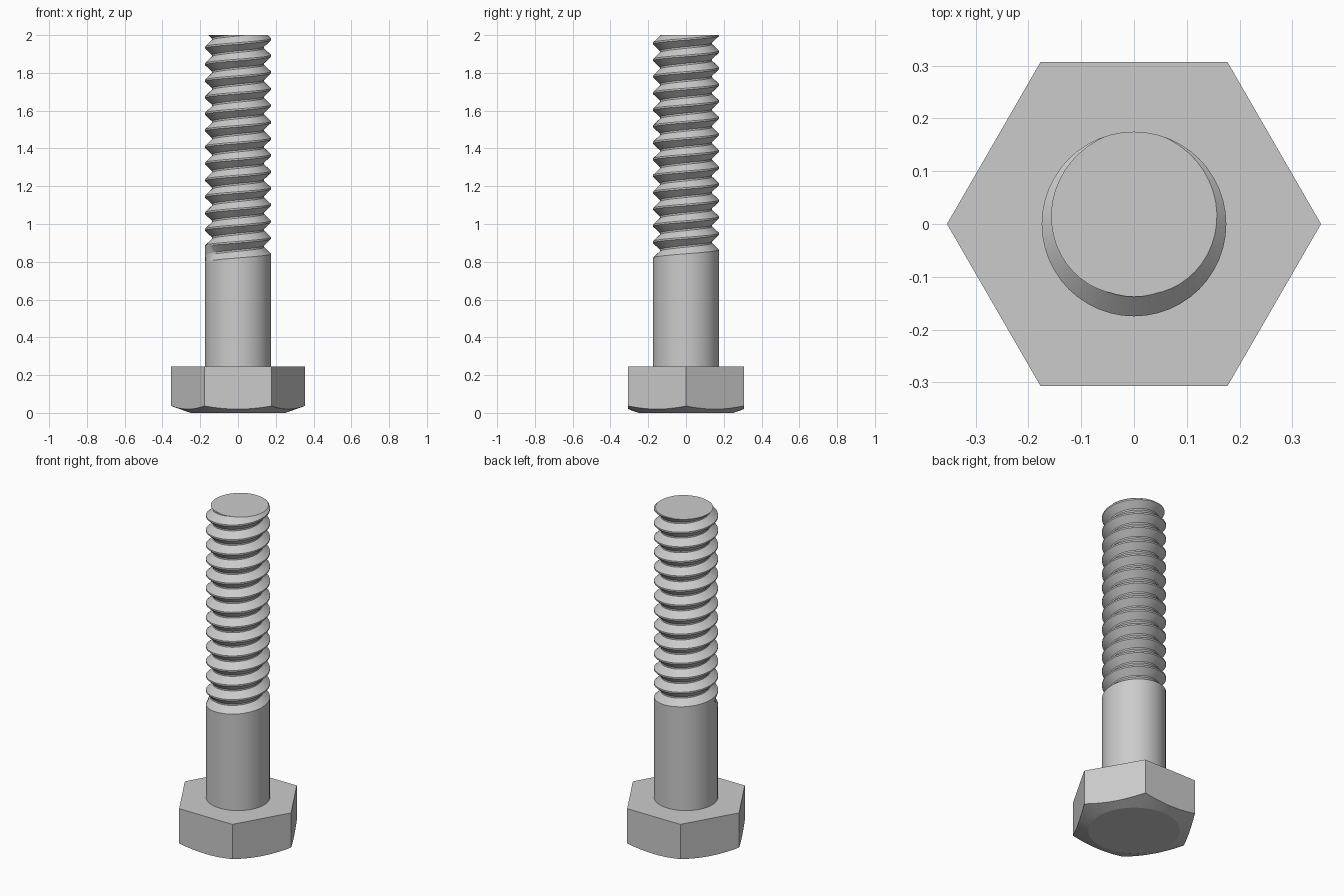
import bpy, bmesh
from math import cos, sin, pi, radians

cube = bpy.data.objects.get("Cube")
if cube:
    bpy.data.objects.remove(cube, do_unlink=True)

# Single steel colour
GREY = (0.6, 0.6, 0.6, 1)
steel = bpy.data.materials.new("steel_grey")
steel.use_nodes = True
steel.diffuse_color = GREY
steel.node_tree.nodes["Principled BSDF"].inputs["Base Color"].default_value = GREY

HEAD_TOP = 0.246
APOTHEM = 0.307
MAJOR, MINOR = 0.175, 0.138
PITCH = 0.0877
TOP = 2.0
TURNS = 16


def finish(bm, name, angle):
    bmesh.ops.recalc_face_normals(bm, faces=bm.faces)
    mesh = bpy.data.meshes.new(name)
    bm.to_mesh(mesh)
    bm.free()
    mesh.materials.append(steel)
    obj = bpy.data.objects.new(name, mesh)
    bpy.context.collection.objects.link(obj)
    bpy.ops.object.select_all(action='DESELECT')
    obj.select_set(True)
    bpy.context.view_layer.objects.active = obj
    bpy.ops.object.shade_smooth_by_angle(angle=radians(angle))
    return obj


def point(bm, r, a, z):
    return bm.verts.new((r * cos(a), r * sin(a), z))


# Hexagonal head with a conical chamfer under it
def build_head(segments=72, flat_radius=0.25, slope=0.35):
    bm = bmesh.new()
    rings = [[], [], []]
    for i in range(segments):
        a = 2 * pi * i / segments
        r = APOTHEM / cos(a % (pi / 3) - pi / 6)
        rings[0].append(point(bm, flat_radius, a, 0))
        rings[1].append(point(bm, r, a, (r - flat_radius) * slope))
        rings[2].append(point(bm, r, a, HEAD_TOP))
    for low, high in zip(rings, rings[1:]):
        for i in range(segments):
            j = (i + 1) % segments
            bm.faces.new((low[i], low[j], high[j], high[i]))
    bm.faces.new(rings[0])
    bm.faces.new(rings[2])
    bmesh.ops.dissolve_limit(bm, angle_limit=radians(0.5),
                             verts=bm.verts, edges=bm.edges)
    return finish(bm, "hex_head", 15)


# Shank that runs into a right-handed helical thread
def build_shaft(segments=48):
    bm = bmesh.new()
    profile = [(-0.05, False), (0.05, False), (0.45, True), (0.55, True)]
    start = TOP - PITCH * (TURNS - 1.75)
    base, columns = [], []
    for i in range(segments):
        a = 2 * pi * i / segments
        base.append(point(bm, MAJOR, a, HEAD_TOP))
        column = []
        for k in range(TURNS):
            t = k + i / segments
            depth = min(max((t - 0.5) * 6, 0), 1) * (MAJOR - MINOR)
            for f, is_root in profile:
                r = MAJOR - depth if is_root else MAJOR
                column.append(point(bm, r, a, start + PITCH * (t + f)))
        columns.append(column)
    for i in range(segments):
        j = (i + 1) % segments
        here, there = columns[i], columns[j]
        if j == 0:  # the seam climbs by one turn
            bm.faces.new([base[i], base[j]] + there[:5] + [here[0]])
            there = there[4:]
        else:
            bm.faces.new((base[i], base[j], there[0], here[0]))
        for m in range(min(len(here), len(there)) - 1):
            bm.faces.new((here[m], there[m], there[m + 1], here[m + 1]))
    bm.faces.new(base)
    # Cut the thread square at the tip and cap it
    cut = bmesh.ops.bisect_plane(bm, geom=bm.verts[:] + bm.edges[:] + bm.faces[:],
                                 plane_co=(0, 0, TOP), plane_no=(0, 0, 1),
                                 clear_outer=True)
    rim = [e for e in cut["geom_cut"] if isinstance(e, bmesh.types.BMEdge)]
    bmesh.ops.edgeloop_fill(bm, edges=rim)
    return finish(bm, "threaded_shaft", 30)


build_head()
build_shaft()
